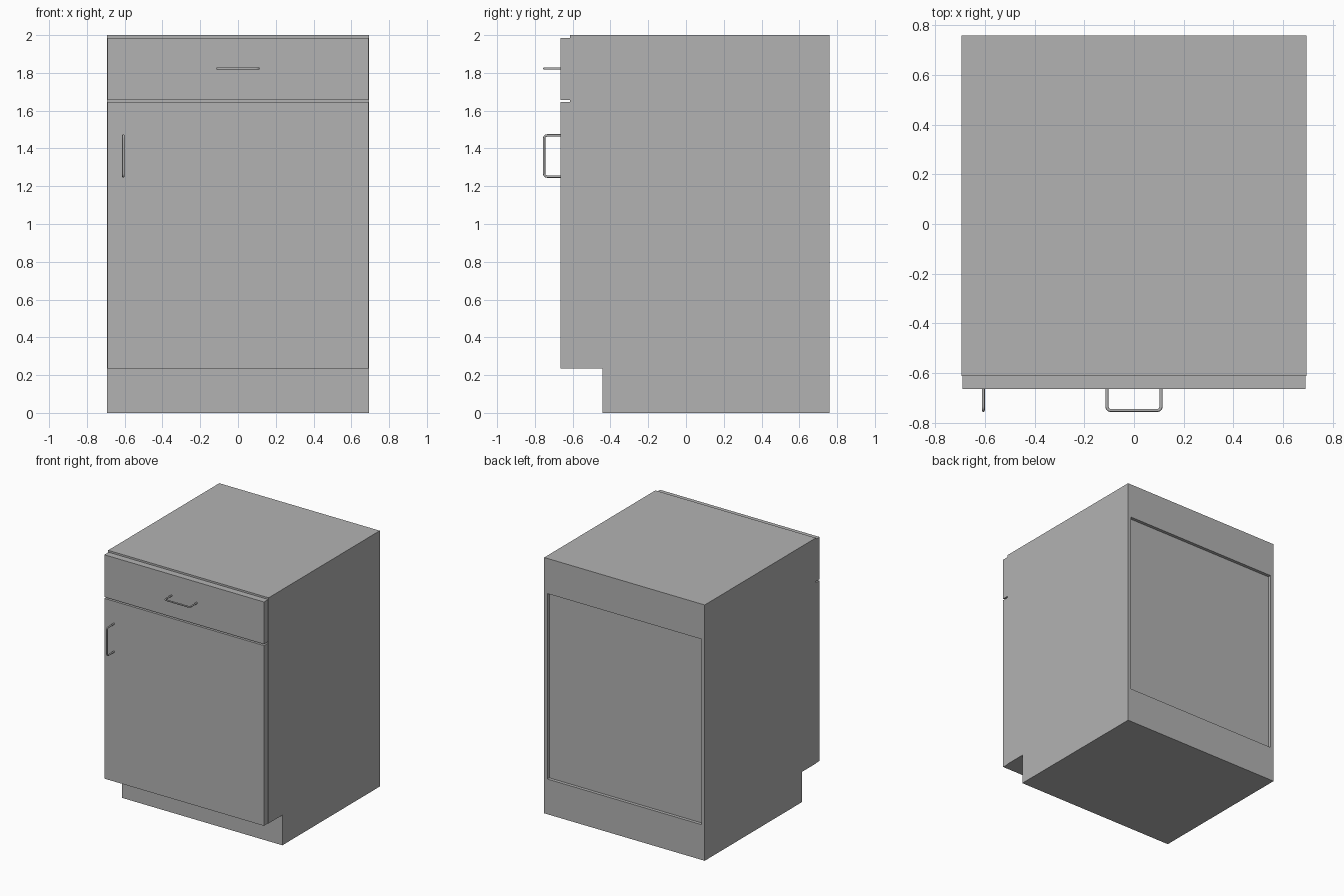
import bpy
import bmesh
from mathutils import Vector

cube = bpy.data.objects.get("Cube")
if cube:
    bpy.data.objects.remove(cube, do_unlink=True)

grey = bpy.data.materials.new("cabinet grey")
grey.use_nodes = True
colour = (0.45, 0.45, 0.45, 1)
grey.diffuse_color = colour
grey.node_tree.nodes["Principled BSDF"].inputs["Base Color"].default_value = colour

HALF_W, BACK, CARCASS_FRONT, DOOR_FRONT = 0.694, 0.76, -0.613, -0.665
KICK_Y, KICK_Z, TOP = -0.443, 0.236, 2.0


def add_mesh(name, bm):
    bmesh.ops.recalc_face_normals(bm, faces=bm.faces)
    mesh = bpy.data.meshes.new(name)
    bm.to_mesh(mesh)
    bm.free()
    mesh.materials.append(grey)
    obj = bpy.data.objects.new(name, mesh)
    bpy.context.collection.objects.link(obj)
    return obj


def box(name, low, high):
    low, high = Vector(low), Vector(high)
    bm = bmesh.new()
    bmesh.ops.create_cube(bm, size=1)
    for v in bm.verts:
        v.co = (low + high) / 2 + v.co * (high - low)
    return add_mesh(name, bm)


# Carcass: side profile with toe kick, extruded across the width
bm = bmesh.new()
profile = [(KICK_Y, 0), (BACK, 0), (BACK, TOP), (CARCASS_FRONT, TOP),
           (CARCASS_FRONT, KICK_Z), (KICK_Y, KICK_Z)]
side = bm.faces.new([bm.verts.new((-HALF_W, y, z)) for y, z in profile])
ext = bmesh.ops.extrude_face_region(bm, geom=[side])
moved = [g for g in ext["geom"] if isinstance(g, bmesh.types.BMVert)]
bmesh.ops.translate(bm, verts=moved, vec=(2 * HALF_W, 0, 0))
bmesh.ops.recalc_face_normals(bm, faces=bm.faces)

# Recessed back panel: inset the rear face, then push it inwards
rear = next(f for f in bm.faces if f.normal.y > 0.9)
bmesh.ops.inset_individual(bm, faces=[rear], thickness=0.038)
for v in rear.verts:
    v.co.z = 0.275 if v.co.z < 1 else 1.725
panel = bmesh.ops.extrude_discrete_faces(bm, faces=[rear])["faces"][0]
bmesh.ops.translate(bm, verts=panel.verts, vec=(0, -0.025, 0))
add_mesh("carcass", bm)

# Door and drawer fronts
box("door", (-0.69, DOOR_FRONT, KICK_Z), (0.69, CARCASS_FRONT, 1.645))
box("drawer_front", (-0.69, DOOR_FRONT, 1.656), (0.69, CARCASS_FRONT, 1.986))


# Bent round bar handles
def handle(name, centre, along):
    centre, along, out = Vector(centre), Vector(along), Vector((0, -1, 0))
    half, reach, bend = 0.109, 0.086, 0.015
    curve = bpy.data.curves.new(name, "CURVE")
    curve.dimensions = "3D"
    curve.bevel_depth = 0.0062
    curve.bevel_resolution = 2
    curve.resolution_u = 5
    curve.use_fill_caps = True
    points = []
    for s in (-1, 1):
        corner = along * s * half + out * reach
        leg = [along * s * half, corner - out * bend, corner - along * s * bend]
        points += leg if s < 0 else leg[::-1]
    spline = curve.splines.new("BEZIER")
    spline.bezier_points.add(len(points) - 1)
    for i, (bp, p) in enumerate(zip(spline.bezier_points, points)):
        bp.co = centre + p
        bp.handle_left_type = bp.handle_right_type = "VECTOR"
    # Round the two bends with tangent handles
    for a, b in ((1, 2), (3, 4)):
        pa, pb = spline.bezier_points[a], spline.bezier_points[b]
        s = -1 if a == 1 else 1
        corner = centre + along * s * half + out * reach
        pa.handle_left_type = pa.handle_right_type = "FREE"
        pb.handle_left_type = pb.handle_right_type = "FREE"
        pa.handle_right = pa.co.lerp(corner, 0.55)
        pb.handle_left = pb.co.lerp(corner, 0.55)
        before, after = spline.bezier_points[a - 1], spline.bezier_points[b + 1]
        pa.handle_left = pa.co.lerp(before.co, 0.33)
        pb.handle_right = pb.co.lerp(after.co, 0.33)
    curve.materials.append(grey)
    obj = bpy.data.objects.new(name, curve)
    bpy.context.collection.objects.link(obj)


handle("drawer_handle", (0, DOOR_FRONT, 1.823), (1, 0, 0))
handle("door_handle", (-0.607, DOOR_FRONT, 1.36), (0, 0, 1))
